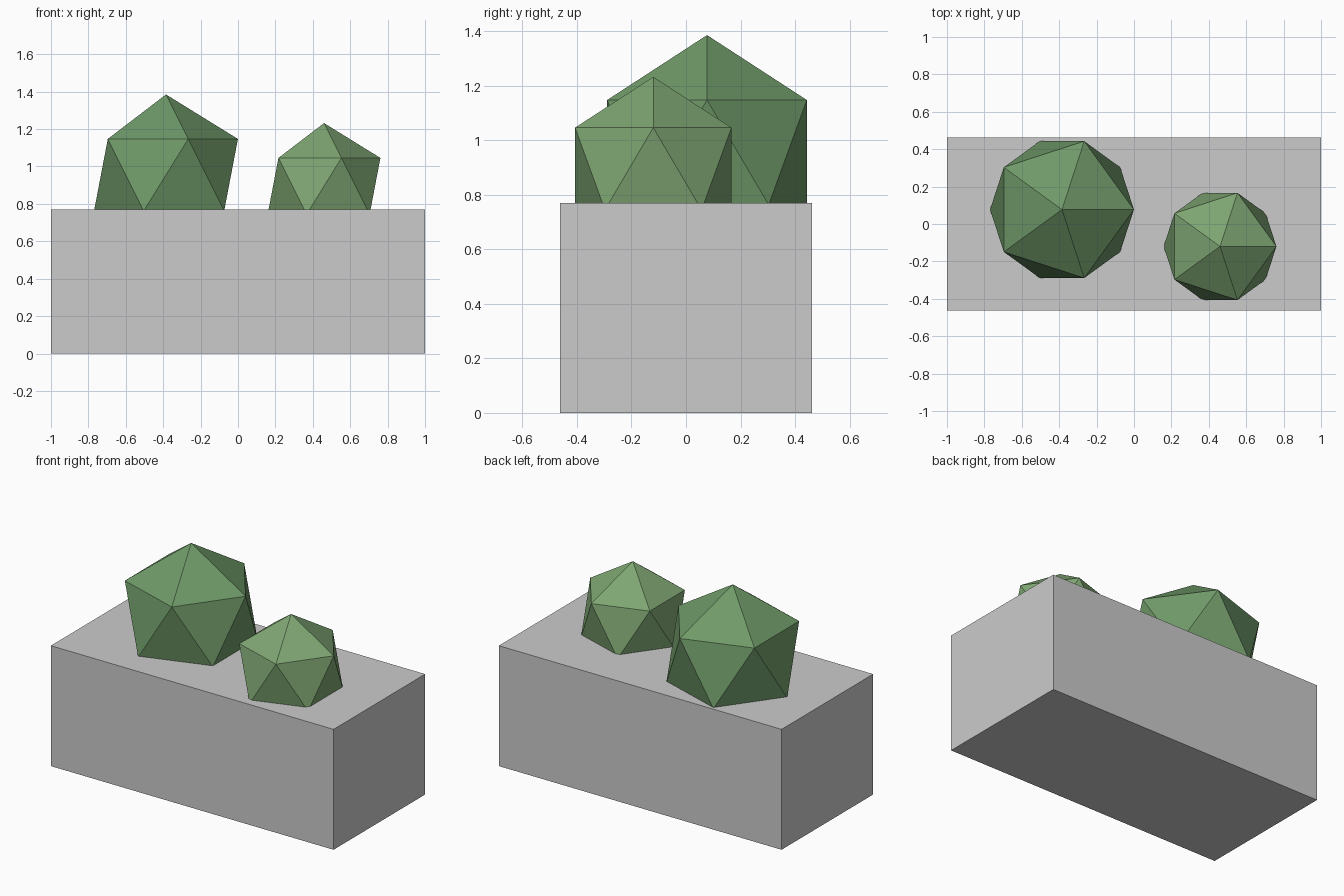
import bpy

if "Cube" in bpy.data.objects:
    bpy.data.objects.remove(bpy.data.objects["Cube"])


def make_material(name, color):
    mat = bpy.data.materials.new(name)
    mat.diffuse_color = (*color, 1.0)
    mat.use_nodes = True
    mat.node_tree.nodes["Principled BSDF"].inputs["Base Color"].default_value = mat.diffuse_color
    return mat


def add_shrub(name, location, radius, color):
    bpy.ops.mesh.primitive_ico_sphere_add(subdivisions=1, radius=radius, location=location)
    shrub = bpy.context.object
    shrub.name = name
    shrub.data.materials.append(make_material(name + "_green", color))


# Solid rectangular planter
bpy.ops.mesh.primitive_cube_add(size=1, location=(0, 0, 0.385))
planter = bpy.context.object
planter.name = "planter_box"
planter.scale = (2.0, 0.925, 0.77)
bpy.ops.object.transform_apply(location=False, rotation=False, scale=True)

# Faceted shrubs, lower caps sunk into the planter
add_shrub("large_shrub", (-0.385, 0.077, 0.955), 0.43, (0.16, 0.32, 0.14))
add_shrub("small_shrub", (0.46, -0.12, 0.895), 0.337, (0.21, 0.38, 0.17))
